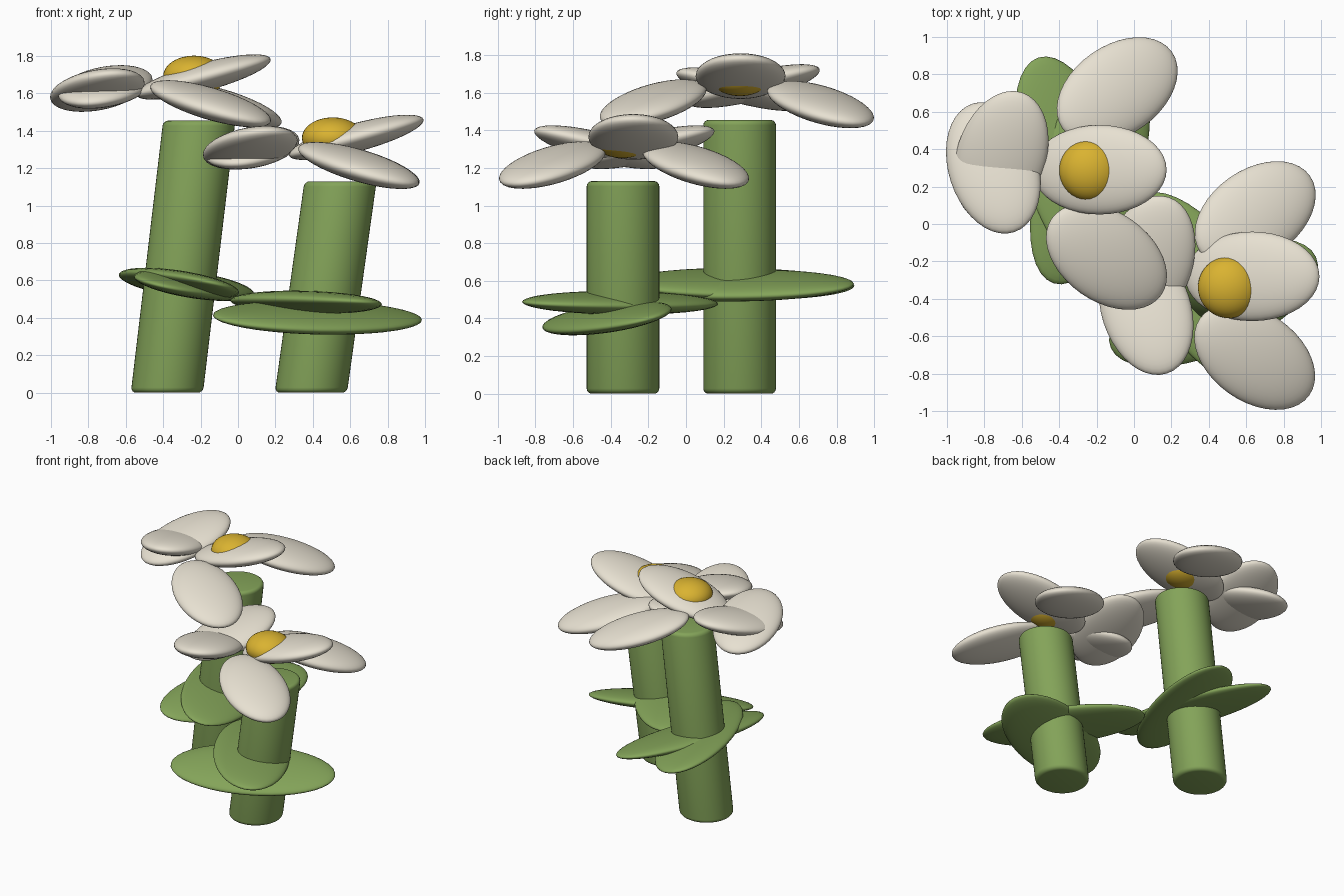
import bpy, bmesh
from math import radians
from mathutils import Matrix, Vector

if "Cube" in bpy.data.objects:
    bpy.data.objects.remove(bpy.data.objects["Cube"])


def material(name, rgb):
    m = bpy.data.materials.new(name)
    m.diffuse_color = (*rgb, 1)
    m.use_nodes = True
    m.node_tree.nodes["Principled BSDF"].inputs["Base Color"].default_value = m.diffuse_color
    return m


GREEN = material("green", (0.23, 0.37, 0.10))
CREAM = material("cream", (0.80, 0.75, 0.64))
YELLOW = material("yellow", (0.70, 0.45, 0.03))


def add_object(name, bm, mat):
    for f in bm.faces:
        f.smooth = True
    me = bpy.data.meshes.new(name)
    bm.to_mesh(me)
    bm.free()
    me.materials.append(mat)
    ob = bpy.data.objects.new(name, me)
    bpy.context.collection.objects.link(ob)
    return ob


def ellipsoid(name, centre, radii, mat, yaw=0, pitch=0, roll=0):
    """Squashed sphere: pitch lifts its +x tip, roll lifts its +y side, then yaw."""
    bm = bmesh.new()
    bmesh.ops.create_uvsphere(bm, u_segments=40, v_segments=24, radius=1)
    m = (Matrix.Translation(centre)
         @ Matrix.Rotation(radians(yaw), 4, 'Z')
         @ Matrix.Rotation(radians(-pitch), 4, 'Y')
         @ Matrix.Rotation(radians(roll), 4, 'X')
         @ Matrix.Diagonal((*radii, 1)))
    bmesh.ops.transform(bm, matrix=m, verts=bm.verts)
    add_object(name, bm, mat)


def stem(name, x0, x1, y, height, radius=0.193):
    """Rounded-rim cylinder sheared sideways so both ends stay level."""
    bm = bmesh.new()
    bmesh.ops.create_cone(bm, cap_ends=True, segments=48, radius1=radius,
                          radius2=radius, depth=height)
    rims = [e for e in bm.edges if abs(e.verts[0].co.z - e.verts[1].co.z) < 1e-4]
    bmesh.ops.bevel(bm, geom=rims, offset=0.028, segments=4, profile=0.5,
                    affect='EDGES')
    for v in bm.verts:
        z = v.co.z + height / 2
        v.co = Vector((v.co.x + x0 + (x1 - x0) * z / height, v.co.y + y, z))
    ob = add_object(name, bm, GREEN)
    bpy.context.view_layer.objects.active = ob
    ob.select_set(True)
    bpy.ops.object.shade_smooth_by_angle(angle=radians(35))
    ob.select_set(False)


# Stems
stem("tall_stem", -0.38, -0.207, 0.285, 1.455)
stem("short_stem", 0.39, 0.548, -0.335, 1.13)

# Petals: centre, yaw, pitch
PETAL = (0.372, 0.239, 0.076)
petals = {
    "tall_petal": [
        ((-0.185, 0.29, 1.688), 0, 15),
        ((-0.09, 0.715, 1.537), 35, -16),
        ((-0.147, -0.175, 1.545), -35, -16),
        ((-0.71, 0.36, 1.635), 72, 14),
        ((-0.752, 0.30, 1.618), -72, 14),
    ],
    "short_petal": [
        ((0.632, -0.28, 1.365), 0, 15),
        ((0.648, 0.052, 1.215), 35, -16),
        ((0.645, -0.71, 1.215), -35, -16),
        ((0.075, -0.20, 1.31), 72, 14),
        ((0.065, -0.456, 1.31), -72, 14),
    ],
}
for name, group in petals.items():
    for i, (c, yaw, pitch) in enumerate(group):
        ellipsoid(f"{name}_{i + 1}", c, PETAL, CREAM, yaw, pitch)

# Flower centres
DISC = (0.165, 0.165, 0.11)
ellipsoid("tall_flower_centre", (-0.235, 0.287, 1.692), DISC, YELLOW)
ellipsoid("short_flower_centre", (0.507, -0.338, 1.362), DISC, YELLOW)

# Leaves: crossed pair around each stem
TALL_LEAF, SHORT_LEAF = (0.633, 0.275, 0.06), (0.60, 0.275, 0.06)
ellipsoid("tall_leaf_1", (-0.235, 0.285, 0.575), TALL_LEAF, GREEN, 72, 0, 13)
ellipsoid("tall_leaf_2", (-0.316, 0.288, 0.583), TALL_LEAF, GREEN, -72, 0, -13)
ellipsoid("short_leaf_1", (0.425, -0.42, 0.402), SHORT_LEAF, GREEN, 24, 0, 15)
ellipsoid("short_leaf_2", (0.364, -0.35, 0.483), SHORT_LEAF, GREEN, -56, 0, -4)
